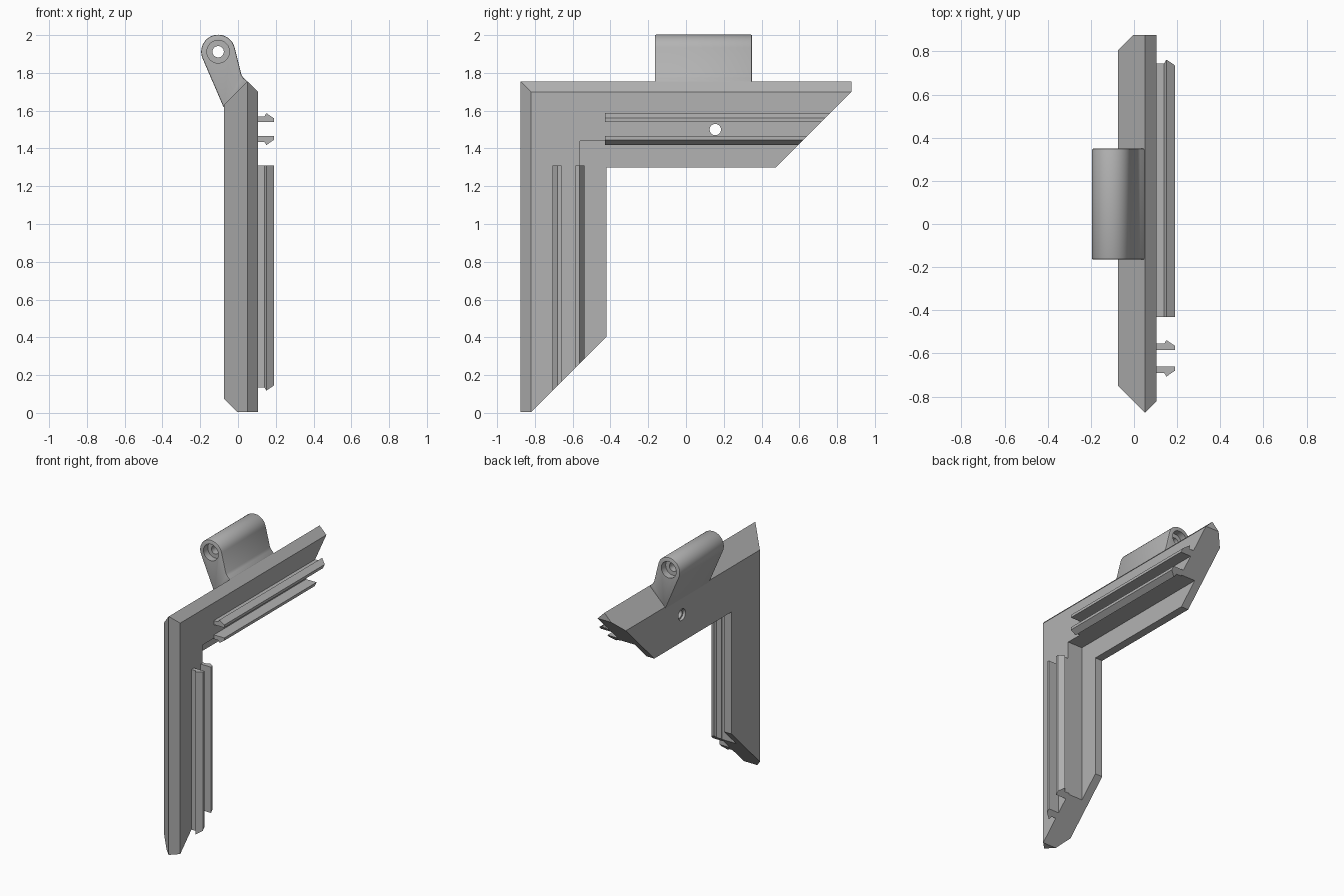
import bpy, bmesh, math
from mathutils import Matrix, Vector

cube = bpy.data.objects.get("Cube")
if cube:
    bpy.data.objects.remove(cube, do_unlink=True)

grey = bpy.data.materials.new("plain grey")
grey.use_nodes = True
grey.diffuse_color = (0.45, 0.45, 0.45, 1)
grey.node_tree.nodes["Principled BSDF"].inputs["Base Color"].default_value = (0.45, 0.45, 0.45, 1)

FRONT, BACK, TOP = -0.875, 0.875, 1.755
MITRE = 0.93          # end position of an arm at its outer edge


def make_object(name, bm):
    bmesh.ops.recalc_face_normals(bm, faces=bm.faces)
    mesh = bpy.data.meshes.new(name)
    bm.to_mesh(mesh)
    bm.free()
    mesh.materials.append(grey)
    obj = bpy.data.objects.new(name, mesh)
    bpy.context.collection.objects.link(obj)
    return obj


def loft(name, rings, caps):
    """Skin closed rings of points and cap both ends."""
    bm = bmesh.new()
    rings = [[bm.verts.new(p) for p in ring] for ring in rings]
    n = len(rings[0])
    for a, b in zip(rings, rings[1:]):
        for i in range(n):
            j = (i + 1) % n
            bm.faces.new((a[i], a[j], b[j], b[i]))
    for ring in (rings[0], rings[-1]):
        for cap in caps:
            bm.faces.new([ring[i] for i in cap])
    return make_object(name, bm)


def top_arm(x, d, y):
    return Vector((x, y, TOP - d))


def upright(x, d, y):
    """The upright is the top arm reflected across the corner diagonal."""
    return Vector((x, FRONT + d, TOP + FRONT - y))


def end(d):
    return min(BACK, MITRE - d)


def apply_modifier(obj, mod):
    bpy.ops.object.select_all(action='DESELECT')
    bpy.context.view_layer.objects.active = obj
    obj.select_set(True)
    bpy.ops.object.modifier_apply(modifier=mod.name)


def drill(obj, centre, axis, radius, depth):
    bm = bmesh.new()
    turn = Vector((0, 0, 1)).rotation_difference(Vector(axis)).to_matrix().to_4x4()
    bmesh.ops.create_cone(bm, cap_ends=True, segments=40, radius1=radius, radius2=radius,
                          depth=depth, matrix=Matrix.Translation(centre) @ turn)
    cutter = make_object("hole_cutter", bm)
    cutter.hide_render = True
    mod = obj.modifiers.new("hole", 'BOOLEAN')
    mod.operation = 'DIFFERENCE'
    mod.solver = 'EXACT'
    mod.object = cutter
    apply_modifier(obj, mod)
    bpy.data.objects.remove(cutter, do_unlink=True)


def smooth(obj):
    bpy.ops.object.select_all(action='DESELECT')
    bpy.context.view_layer.objects.active = obj
    obj.select_set(True)
    bpy.ops.object.shade_smooth_by_angle(angle=math.radians(30))


# Corner frame: (x, distance from the outer edge) section with an inner ledge
section = [(0.05, 0), (-0.005, 0.055), (-0.075, 0.125), (-0.075, 0.455),
           (-0.015, 0.455), (-0.015, 0.315), (0.105, 0.315), (0.105, 0.055)]
frame = loft("corner_frame", [
    [upright(x, d, end(d)) for x, d in section],
    [top_arm(x, d, FRONT + d) for x, d in section],
    [top_arm(x, d, end(d)) for x, d in section]],
    [(0, 1, 7), range(1, 8)])

# Screw hole with a shallow recess on the far face
drill(frame, (0, 0.155, 1.5), (1, 0, 0), 0.03, 0.5)
drill(frame, (-0.075, 0.155, 1.5), (1, 0, 0), 0.042, 0.04)
smooth(frame)

# Barbed clip rails, a facing pair on each arm
barb = [(0.1, 0.215), (0.1, 0.185), (0.14, 0.185), (0.15, 0.168), (0.19, 0.195), (0.19, 0.215)]
middle = 0.2525
for arm_name, arm in (("top", top_arm), ("upright", upright)):
    for side in ("outer", "inner"):
        rail = [(x, d if side == "outer" else 2 * middle - d) for x, d in barb]
        loft(f"{arm_name}_{side}_clip",
             [[arm(x, d, -0.43) for x, d in rail], [arm(x, d, end(d)) for x, d in rail]],
             [range(len(rail))])

# Hinge knuckle leaning outwards from the top edge
px, pz, radius = -0.105, 1.912, 0.09
y0, y1 = -0.165, 0.35
outline = [(-0.069, 1.615), (0.052, 1.745), (0.045, 1.758), (0.028, 1.774), (0.018, 1.79)]
steps = 28
for i in range(steps + 1):
    a = math.radians(14 + 190 * i / steps)
    outline.append((px + radius * math.cos(a), pz + radius * math.sin(a)))
outline.append((-0.077, 1.62))
knuckle = loft("hinge_knuckle", [[(x, y, z) for x, z in outline] for y in (y0, y1)],
               [range(len(outline))])
bevel = knuckle.modifiers.new("soft ends", 'BEVEL')
bevel.width = 0.007
bevel.segments = 2
bevel.limit_method = 'ANGLE'
bevel.angle_limit = math.radians(70)
apply_modifier(knuckle, bevel)

# Pin hole and its counterbores
drill(knuckle, (px, (y0 + y1) / 2, pz), (0, 1, 0), 0.03, 1)
for y in (y0, y1):
    drill(knuckle, (px, y, pz), (0, 1, 0), 0.06, 0.1)
smooth(knuckle)
